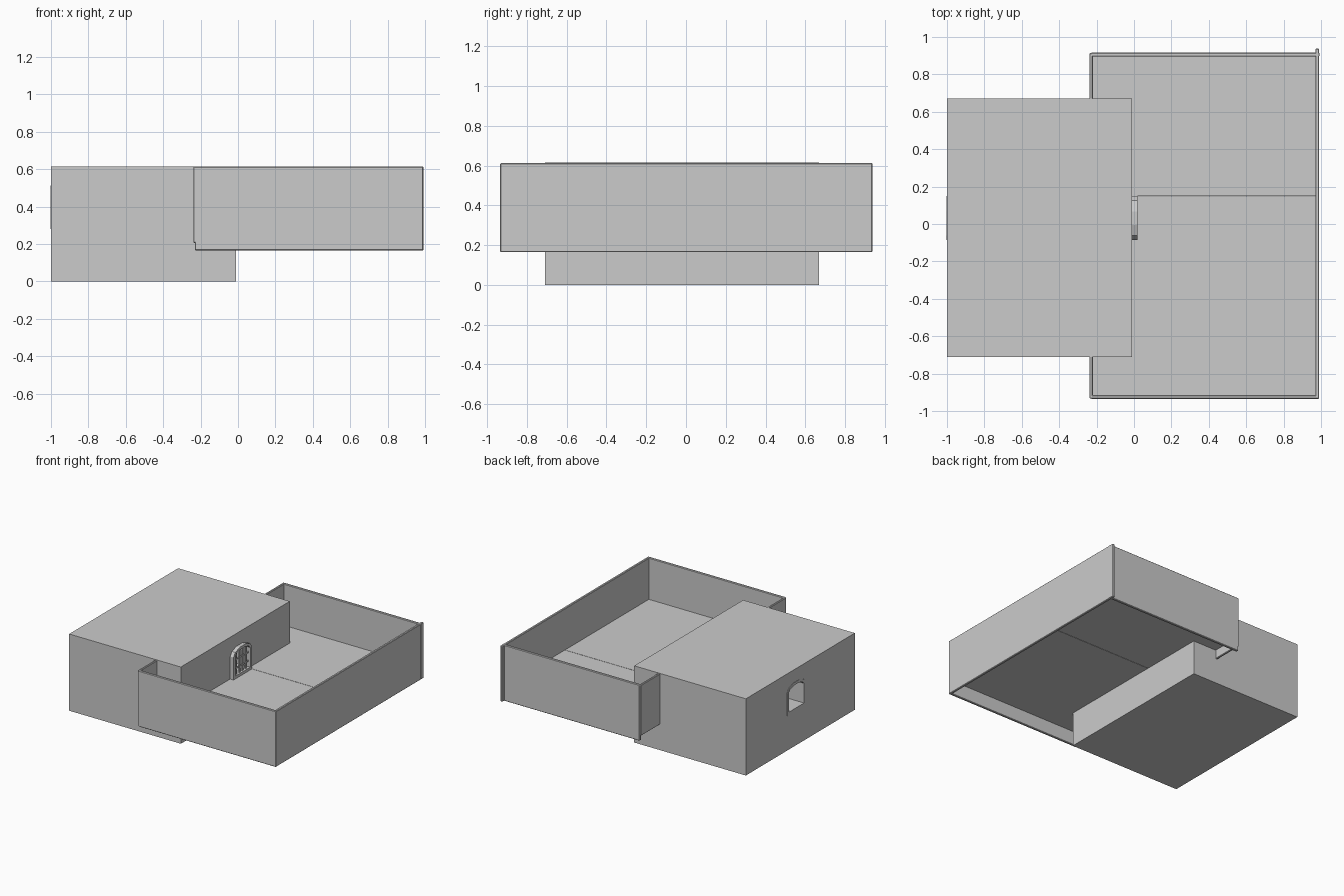
import bpy, bmesh, math

if "Cube" in bpy.data.objects:
    bpy.data.objects.remove(bpy.data.objects["Cube"])


def add_mesh(name, bm):
    bmesh.ops.recalc_face_normals(bm, faces=bm.faces)
    me = bpy.data.meshes.new(name)
    bm.to_mesh(me)
    bm.free()
    ob = bpy.data.objects.new(name, me)
    bpy.context.collection.objects.link(ob)
    return ob


def box(name, lo, hi, bevel=0.0):
    bm = bmesh.new()
    bmesh.ops.create_cube(bm, size=1)
    for v in bm.verts:
        v.co = [a + (c + 0.5) * (b - a) for a, b, c in zip(lo, hi, v.co)]
    ob = add_mesh(name, bm)
    if bevel:
        mod = ob.modifiers.new("edge", 'BEVEL')
        mod.width = bevel
        mod.segments = 1
    return ob


# low arch outline in the y-z plane
YC, Z0, SPRING, TOP, HALF = 0.032, 0.28, 0.46, 0.515, 0.117


def arch(inset, segs=5):
    w = HALF - inset
    pts = [(YC - w, Z0 + inset), (YC + w, Z0 + inset)]
    for i in range(segs + 1):
        a = math.pi * i / segs
        pts.append((YC + w * math.cos(a), SPRING + (TOP - inset - SPRING) * math.sin(a)))
    return pts


def prism(name, pts, x0, x1):
    bm = bmesh.new()
    a = [bm.verts.new((x0, y, z)) for y, z in pts]
    b = [bm.verts.new((x1, y, z)) for y, z in pts]
    bm.faces.new(a)
    bm.faces.new(b)
    for i in range(len(pts)):
        j = (i + 1) % len(pts)
        bm.faces.new((a[i], a[j], b[j], b[i]))
    return add_mesh(name, bm)


def tube(name, outer, inner, x0, x1):
    bm = bmesh.new()
    loops = [[bm.verts.new((x, y, z)) for y, z in p]
             for p, x in ((outer, x0), (outer, x1), (inner, x1), (inner, x0))]
    n = len(outer)
    for k in range(4):
        p, q = loops[k], loops[(k + 1) % 4]
        for i in range(n):
            j = (i + 1) % n
            bm.faces.new((p[i], p[j], q[j], q[i]))
    return add_mesh(name, bm)


# main block with an arched passage through it
block = box("main_block", (-1, -0.71, 0), (-0.01, 0.67, 0.615))
cutter = prism("passage_cutter", arch(0.01), -1.1, 0.1)
cutter.hide_render = True
cutter.hide_viewport = True
cut = block.modifiers.new("passage", 'BOOLEAN')
cut.operation = 'DIFFERENCE'
cut.object = cutter
cut.solver = 'EXACT'

# frame lining the passage
tube("arch_frame", arch(0), arch(0.022), -1.003, 0.02)

# grille at the yard end
for i in range(4):
    y = YC + (i - 1.5) * 0.04
    box(f"grille_upright_{i}", (-0.004, y - 0.006, 0.295), (0.008, y + 0.006, 0.487))
for i, z in enumerate((0.35, 0.42)):
    box(f"grille_rail_{i}", (-0.002, YC - 0.1, z - 0.005), (0.006, YC + 0.1, z + 0.005))

# yard floor in two slabs with a hairline joint
box("yard_floor_front", (-0.225, -0.925, 0.276), (0.975, 0.147, 0.28))
box("yard_floor_back", (-0.225, 0.15, 0.276), (0.975, 0.905, 0.28))

# yard walls
B = 0.004
box("front_wall", (-0.23, -0.935, 0.165), (0.985, -0.915, 0.613), B)
box("back_wall", (-0.23, 0.895, 0.165), (0.992, 0.916, 0.613), B)
box("right_wall", (0.97, -0.935, 0.165), (0.99, 0.938, 0.613), B)
box("left_wall_front", (-0.238, -0.933, 0.205), (-0.22, -0.70, 0.613), B)
box("left_wall_back", (-0.238, 0.66, 0.205), (-0.22, 0.914, 0.613), B)
